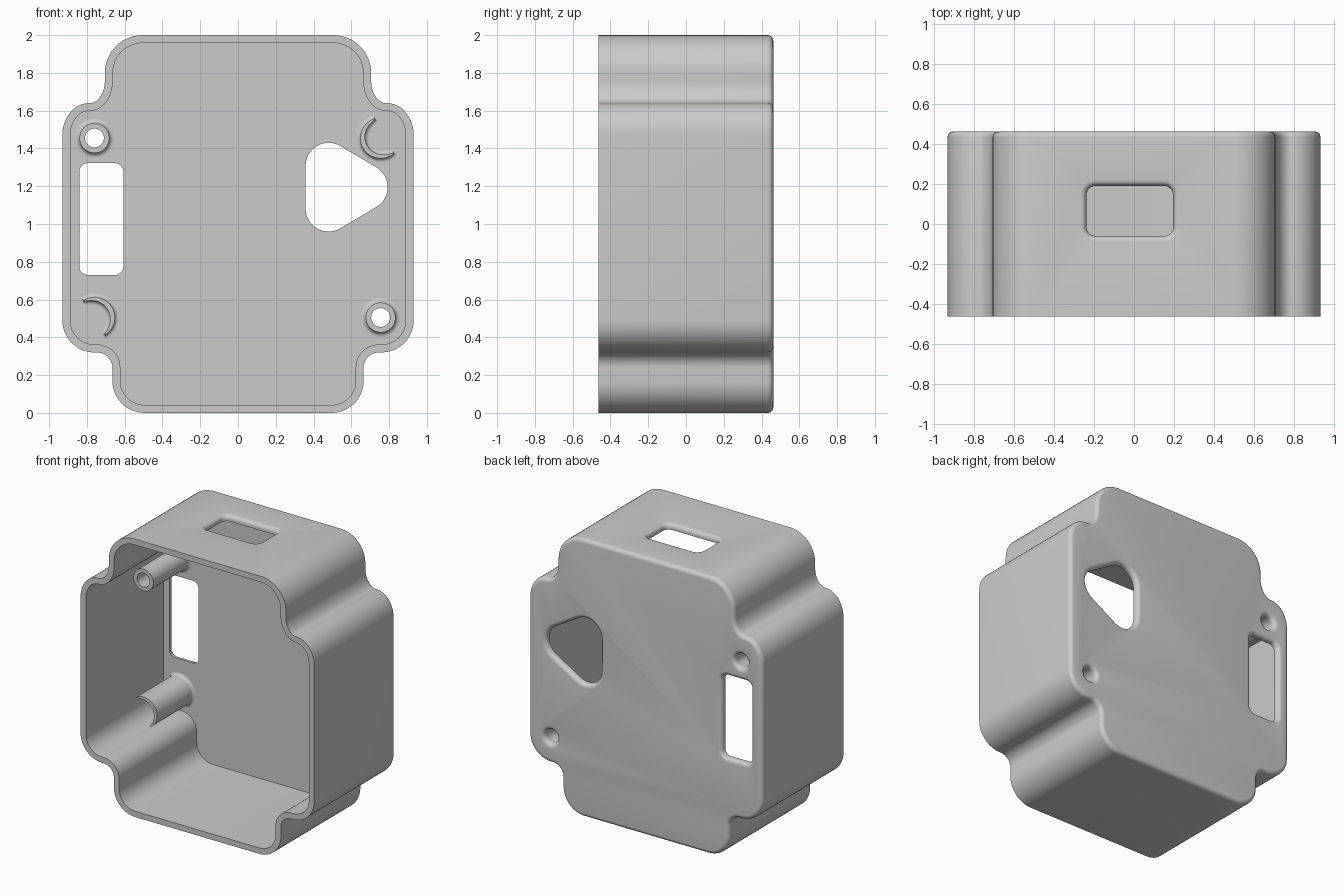
import bpy, bmesh
from math import sin, cos, pi, radians
from mathutils import Vector

cube = bpy.data.objects.get("Cube")
if cube:
    bpy.data.objects.remove(cube)

grey = bpy.data.materials.new("plain grey")
grey.use_nodes = True
GREY = (0.6, 0.6, 0.6, 1)
grey.diffuse_color = GREY
grey.node_tree.nodes["Principled BSDF"].inputs["Base Color"].default_value = GREY

BACK, FRONT, FLOOR, WALL, EDGE = 0.462, -0.462, 0.42, 0.042, 0.03


def arc(cx, cy, r, start, end, n):
    return [Vector((cx + r * cos(radians(start + (end - start) * i / n)),
                    cy + r * sin(radians(start + (end - start) * i / n)))) for i in range(n + 1)]


def circle(cx, cy, r, n=48):
    return arc(cx, cy, r, 0, 360, n)[:-1]


def rounded(corners, n=12):
    """Closed outline; each corner is (x, y, trim before, trim after)."""
    pts = []
    for i, (x, y, a, b) in enumerate(corners):
        p = Vector((x, y))
        before = Vector(corners[i - 1][:2])
        after = Vector(corners[(i + 1) % len(corners)][:2])
        p0 = p + (before - p).normalized() * a
        p2 = p + (after - p).normalized() * b
        c = p0 + p2 - p
        for k in range(n + 1):
            t = pi / 2 * k / n
            pts.append(c + (p0 - c) * cos(t) + (p2 - c) * sin(t))
    return pts


def rectangle(x0, x1, y0, y1, r):
    return rounded([(x0, y0, r, r), (x1, y0, r, r), (x1, y1, r, r), (x0, y1, r, r)], 8)


def offset(loop, d):
    out = []
    for i, p in enumerate(loop):
        t = (loop[(i + 1) % len(loop)] - loop[i - 1]).normalized()
        out.append(p + Vector((t.y, -t.x)) * d)
    return out


def loft(name, loop, stations, closed=False, vertical=False):
    """Sweep an outline through (offset, depth) stations along y, or along z."""
    bm = bmesh.new()
    rings = []
    for d, h in stations:
        rings.append([bm.verts.new((p.x, p.y, h) if vertical else (p.x, h, p.y))
                      for p in offset(loop, d)])
    pairs = list(zip(rings, rings[1:]))
    if closed:
        pairs.append((rings[-1], rings[0]))
    else:
        bm.faces.new(rings[0])
        bm.faces.new(rings[-1])
    n = len(loop)
    for a, b in pairs:
        for i in range(n):
            j = (i + 1) % n
            bm.faces.new((a[i], a[j], b[j], b[i]))
    bmesh.ops.recalc_face_normals(bm, faces=bm.faces)
    mesh = bpy.data.meshes.new(name)
    bm.to_mesh(mesh)
    bm.free()
    mesh.materials.append(grey)
    obj = bpy.data.objects.new(name, mesh)
    bpy.context.collection.objects.link(obj)
    return obj


def activate(obj):
    bpy.ops.object.select_all(action='DESELECT')
    obj.select_set(True)
    bpy.context.view_layer.objects.active = obj


def smooth(obj):
    activate(obj)
    bpy.ops.object.shade_smooth_by_angle(angle=radians(32))


def quarter(n=6):
    return [pi / 2 * i / n for i in range(n + 1)]


# Shell: stepped outline, open at the front, rounded around the back
right = [(0.665, 0, 0.17, 0.17), (0.665, 0.32, 0.08, 0.08), (0.93, 0.32, 0.17, 0.17),
         (0.93, 1.64, 0.17, 0.14), (0.705, 1.64, 0.08, 0.12), (0.705, 2, 0.2, 0.2)]
left = [(-x, z, b, a) for x, z, a, b in reversed(right)]
round_back = [(EDGE * (cos(t) - 1), BACK - EDGE + EDGE * sin(t)) for t in quarter()]
shell = loft("housing_shell", rounded(right + left),
             [(-WALL, FLOOR), (-WALL, FRONT), (0, FRONT)] + round_back)


# Openings with a rounded outer lip
def cut(loop, surface, vertical=False):
    lip = [(EDGE * (1 - cos(t)), surface - EDGE + EDGE * sin(t)) for t in quarter()]
    cutter = loft("cutter", loop, [(0, surface - 0.12)] + lip + [(EDGE, surface + 0.05)],
                  vertical=vertical)
    cutter.hide_render = True
    mod = shell.modifiers.new("opening", 'BOOLEAN')
    mod.operation, mod.solver, mod.object = 'DIFFERENCE', 'EXACT', cutter
    activate(shell)
    bpy.ops.object.modifier_apply(modifier=mod.name)
    bpy.data.objects.remove(cutter)


TUBES = [("upper_right", -0.76, 1.455), ("lower_left", 0.755, 0.505)]
cut(rectangle(-0.84, -0.607, 0.73, 1.322, 0.045), BACK)
cut(arc(0.67, 1.195, 0.122, -60, 60, 16) + arc(0.48, 1.308, 0.122, 60, 180, 16)
    + arc(0.48, 1.082, 0.122, 180, 300, 16), BACK)
cut(rectangle(-0.237, 0.195, -0.06, 0.19, 0.045), 2, vertical=True)
for _, x, z in TUBES:
    cut(circle(x, z, 0.05), BACK)
smooth(shell)


# Posts with a flared foot on the inner back wall
def foot(base, r=0.025):
    return [(base + r * (1 - sin(t)), FLOOR - r * (1 - cos(t))) for t in quarter()]


TIP = 0.01
for side, x, z in TUBES:
    smooth(loft(side + "_screw_post", circle(x, z, 0.05),
                [(0, FLOOR + 0.01), (0.055, FLOOR + 0.01)] + foot(0.029)
                + [(0.029, TIP), (0, TIP)], closed=True))

# Open, crescent-shaped guide posts, thinner toward both ends
for side, x, z, start, end in [("lower_right", -0.76, 0.505, -58, 122),
                               ("upper_left", 0.755, 1.455, 108, 310)]:
    outer = arc(x, z, 0.108, start, end, 32)
    inner = []
    for i, p in enumerate(outer):
        c = Vector((x, z))
        inner.append(c + (p - c) * (1 - 0.05 - 0.2 * sin(pi * i / 32) ** 0.6))
    smooth(loft(side + "_guide_post", outer + inner[::-1],
                [(0.02, FLOOR + 0.01)] + foot(0, 0.02) + [(0, TIP)]))
